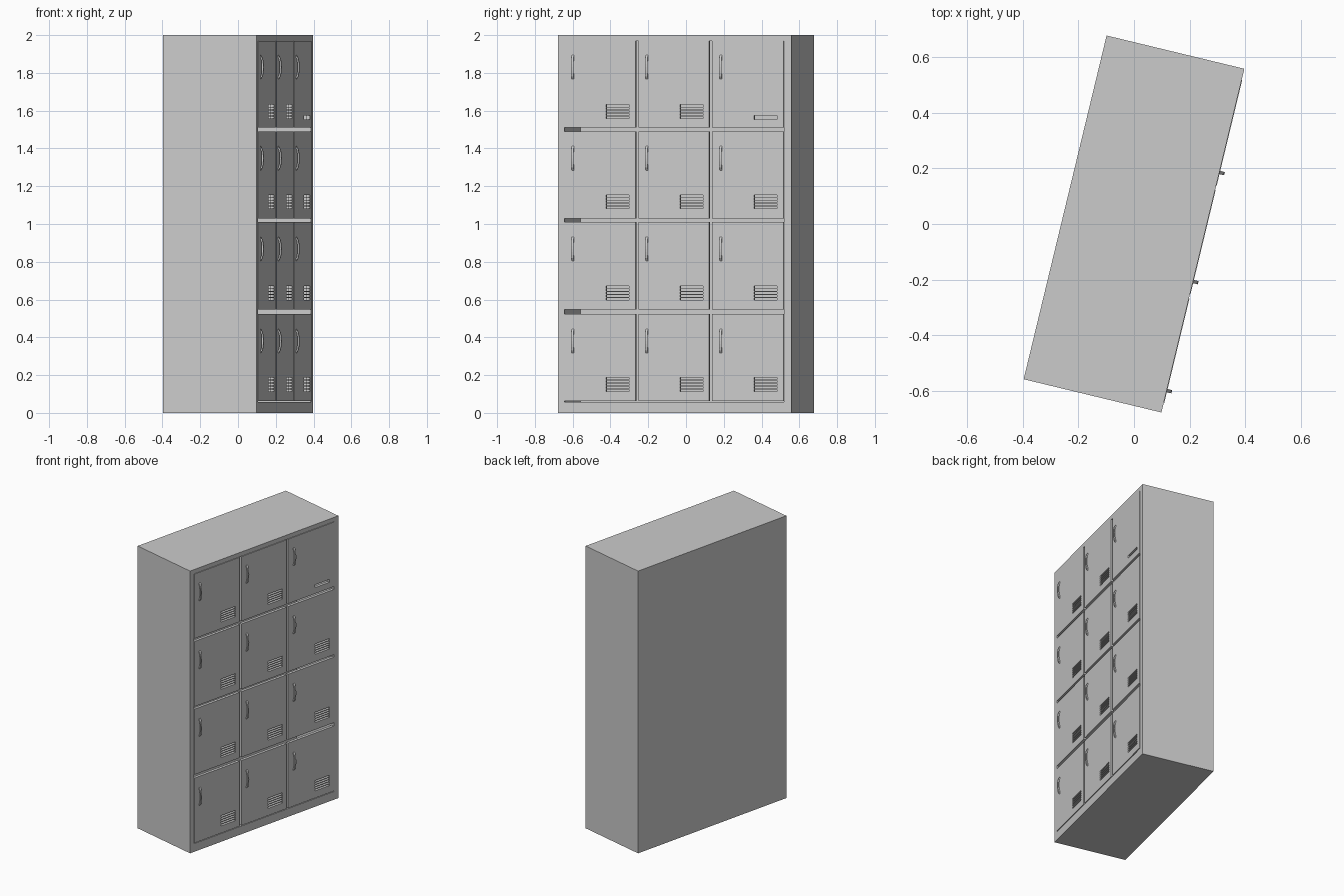
import bpy, bmesh, math
from mathutils import Matrix, Vector

if "Cube" in bpy.data.objects:
    bpy.data.objects.remove(bpy.data.objects["Cube"])

TURN = -math.radians(13.57)      # whole locker stands turned about z
FRONT = 0.2545                   # local x of the front face
COLS = [(-0.599, -0.213), (-0.197, 0.187), (0.203, 0.594)]
ROWS = [(0.063, 0.523), (0.547, 1.011), (1.029, 1.491), (1.511, 1.968)]
HANDLE_Z = [0.38, 0.868, 1.348, 1.83]
VENT_Z = [0.15, 0.634, 1.118, 1.595]


def add_box(bm, x, y, z):
    """Box from (min, max) pairs."""
    size = Vector((x[1] - x[0], y[1] - y[0], z[1] - z[0]))
    mid = Vector((sum(x) / 2, sum(y) / 2, sum(z) / 2))
    bmesh.ops.create_cube(bm, size=1, matrix=Matrix.Translation(mid) @ Matrix.Diagonal((*size, 1)))


def finish(bm, name):
    bmesh.ops.recalc_face_normals(bm, faces=bm.faces)
    mesh = bpy.data.meshes.new(name)
    bm.to_mesh(mesh)
    bm.free()
    ob = bpy.data.objects.new(name, mesh)
    bpy.context.collection.objects.link(ob)
    ob.rotation_euler.z = TURN
    return ob


def cut(ob, cutter):
    mod = ob.modifiers.new("cut", 'BOOLEAN')
    mod.operation = 'DIFFERENCE'
    mod.solver = 'EXACT'
    mod.object = cutter
    cutter.hide_render = True
    bpy.context.view_layer.objects.active = ob
    bpy.ops.object.modifier_apply(modifier=mod.name)
    bpy.data.objects.remove(cutter)


# Cabinet: closed box with a hollow behind the doors
bm = bmesh.new()
add_box(bm, (-FRONT, FRONT), (-0.635, 0.635), (0, 2))
cabinet = finish(bm, "cabinet")
bm = bmesh.new()
add_box(bm, (FRONT - 0.36, FRONT + 0.1), (-0.601, 0.596), (0.058, 1.97))
cut(cabinet, finish(bm, "hollow_cutter"))

for r, (z0, z1) in enumerate(ROWS):
    for c, (y0, y1) in enumerate(COLS):
        tag = f"{r + 1}_{c + 1}"

        # Door panel, a hair proud of the frame
        bm = bmesh.new()
        add_box(bm, (FRONT - 0.018, FRONT + 0.002), (y0, y1), (z0, z1))
        door = finish(bm, "door_" + tag)

        # Vent slots through the door (the top right door has only one)
        bm = bmesh.new()
        vy = -0.311 + 0.403 * c
        slots = [-2] if (r, c) == (3, 2) else range(-2, 3)
        for k in slots:
            zc = VENT_Z[r] + k * 0.0155
            h = 0.010 if len(slots) == 1 else 0.0055
            add_box(bm, (FRONT - 0.05, FRONT + 0.05), (vy - 0.063, vy + 0.063), (zc - h, zc + h))
        cut(door, finish(bm, "vent_cutter"))

        # Bowed handle: arched strip extruded sideways
        hy, hz = -0.554 + 0.403 * c, HANDLE_Z[r]
        outer, inner = [], []
        for k in range(9):
            a = -1 + k / 4
            bow = (1 - a * a) ** 0.5
            outer.append((FRONT + 0.001 + 0.018 * bow, hz + 0.065 * a))
            inner.append((FRONT + 0.001 + 0.009 * bow, hz + 0.054 * a))
        bm = bmesh.new()
        rings = []
        for (ox, oz), (ix, iz) in zip(outer, inner):
            rings.append([bm.verts.new(p) for p in (
                (ox, hy - 0.006, oz), (ox, hy + 0.006, oz),
                (ix, hy + 0.006, iz), (ix, hy - 0.006, iz))])
        for a, b in zip(rings, rings[1:]):
            for i in range(4):
                j = (i + 1) % 4
                bm.faces.new((a[i], a[j], b[j], b[i]))
        bm.faces.new(rings[0])
        bm.faces.new(rings[-1])
        finish(bm, "handle_" + tag)
